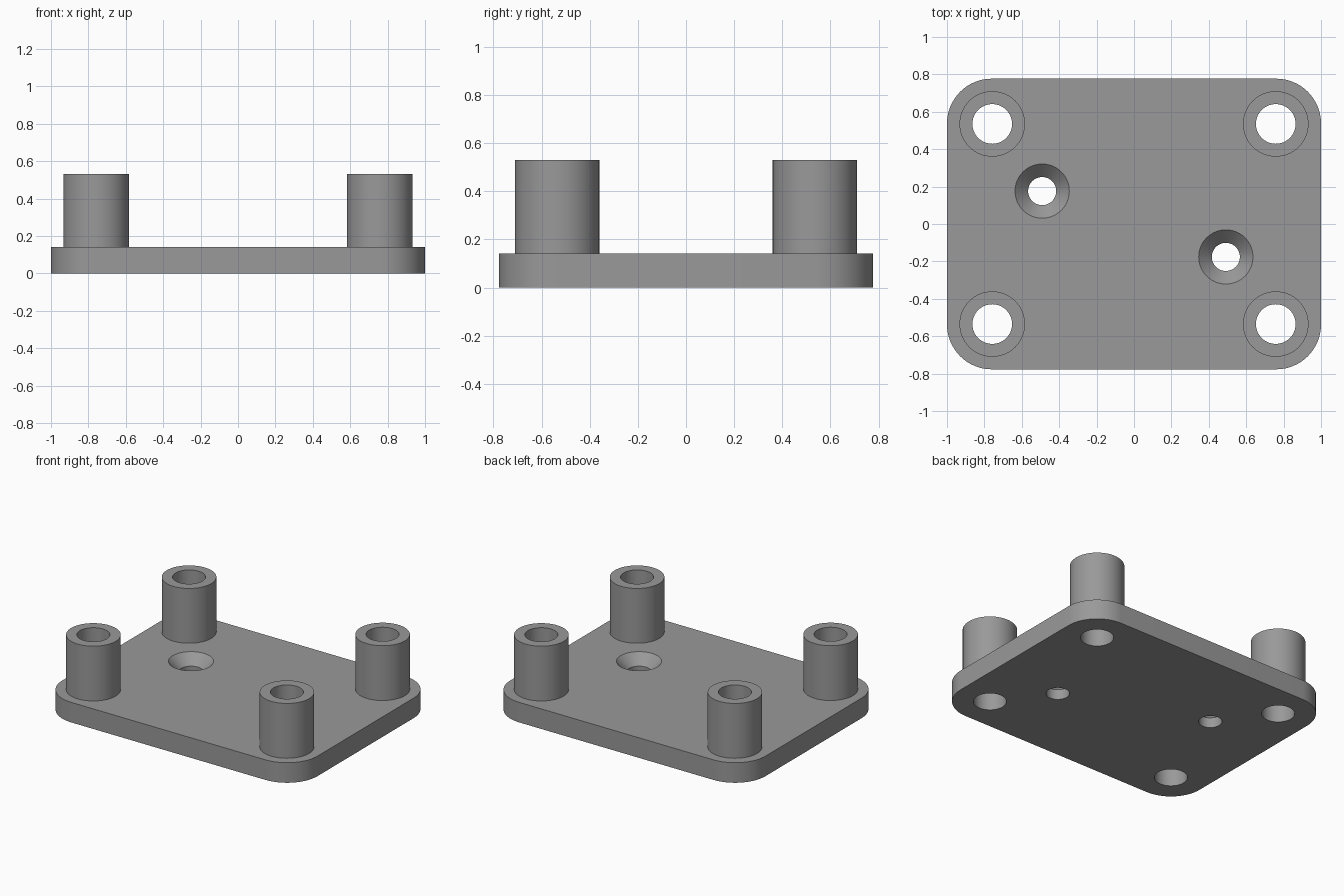
import bpy, bmesh, math

if "Cube" in bpy.data.objects:
    bpy.data.objects.remove(bpy.data.objects["Cube"])

HX, HY, CORNER, THICK, TOP = 1.0, 0.777, 0.24, 0.142, 0.53
POST_X, POST_Y, POST_R, BORE_R = 0.758, 0.535, 0.175, 0.106
SCREW_X, SCREW_Y, SCREW_R, SINK_R = 0.491, 0.176, 0.075, 0.145
SEG = 64

grey = bpy.data.materials.new("grey_plastic")
grey.diffuse_color = (0.32, 0.32, 0.32, 1)
grey.use_nodes = True
grey.node_tree.nodes["Principled BSDF"].inputs["Base Color"].default_value = grey.diffuse_color


def make_object(name, bm):
    bmesh.ops.recalc_face_normals(bm, faces=bm.faces)
    mesh = bpy.data.meshes.new(name)
    bm.to_mesh(mesh)
    bm.free()
    mesh.materials.append(grey)
    obj = bpy.data.objects.new(name, mesh)
    bpy.context.collection.objects.link(obj)
    return obj


def lathe(name, profile, x, y, caps=False):
    """Spin an (r, z) profile about a vertical axis at x, y."""
    bm = bmesh.new()
    rings = [[bm.verts.new((x + r * math.cos(math.tau * i / SEG),
                            y + r * math.sin(math.tau * i / SEG), z))
              for i in range(SEG)] for r, z in profile]
    for a, b in zip(rings, rings[1:]):
        for i in range(SEG):
            j = (i + 1) % SEG
            bm.faces.new((a[i], a[j], b[j], b[i]))
    if caps:
        bm.faces.new(rings[0])
        bm.faces.new(rings[-1])
    return make_object(name, bm)


def smooth(obj):
    bpy.ops.object.select_all(action='DESELECT')
    obj.select_set(True)
    bpy.context.view_layer.objects.active = obj
    bpy.ops.object.shade_smooth_by_angle(angle=math.radians(30))


# Base plate with rounded corners
bm = bmesh.new()
outline = []
for k, (sx, sy) in enumerate(((1, 1), (-1, 1), (-1, -1), (1, -1))):
    for i in range(17):
        a = math.pi / 2 * (k + i / 16)
        outline.append(bm.verts.new((sx * (HX - CORNER) + CORNER * math.cos(a),
                                     sy * (HY - CORNER) + CORNER * math.sin(a), 0)))
bottom = bm.faces.new(outline)
side = bmesh.ops.extrude_face_region(bm, geom=[bottom])
bmesh.ops.translate(bm, vec=(0, 0, THICK),
                    verts=[g for g in side["geom"] if isinstance(g, bmesh.types.BMVert)])
plate = make_object("base_plate", bm)

# Hollow corner posts, and the bores that continue down through the plate
corners = [(sx * POST_X, sy * POST_Y) for sx in (-1, 1) for sy in (-1, 1)]
posts, cutters = [], []
for x, y in corners:
    posts.append(lathe("corner_post", [(POST_R, THICK), (POST_R, TOP),
                                       (BORE_R, TOP), (BORE_R, THICK)], x, y))
    cutters.append(lathe("bore_cutter", [(BORE_R, -0.1), (BORE_R, THICK + 0.1)], x, y, True))

# Countersunk screw holes on a diagonal
sink_z = THICK - (SINK_R - SCREW_R)
for s in (-1, 1):
    cutters.append(lathe("screw_cutter", [(SCREW_R, -0.1), (SCREW_R, sink_z),
                                          (SINK_R, THICK), (SINK_R + 0.05, THICK + 0.05)],
                         s * SCREW_X, -s * SCREW_Y, True))

# Cut the holes, then discard the cutters
bpy.context.view_layer.objects.active = plate
for c in cutters:
    c.hide_render = True
    mod = plate.modifiers.new("hole", 'BOOLEAN')
    mod.operation, mod.solver, mod.object = 'DIFFERENCE', 'EXACT', c
    bpy.ops.object.modifier_apply(modifier=mod.name)
    bpy.data.objects.remove(c)

for obj in [plate] + posts:
    smooth(obj)
